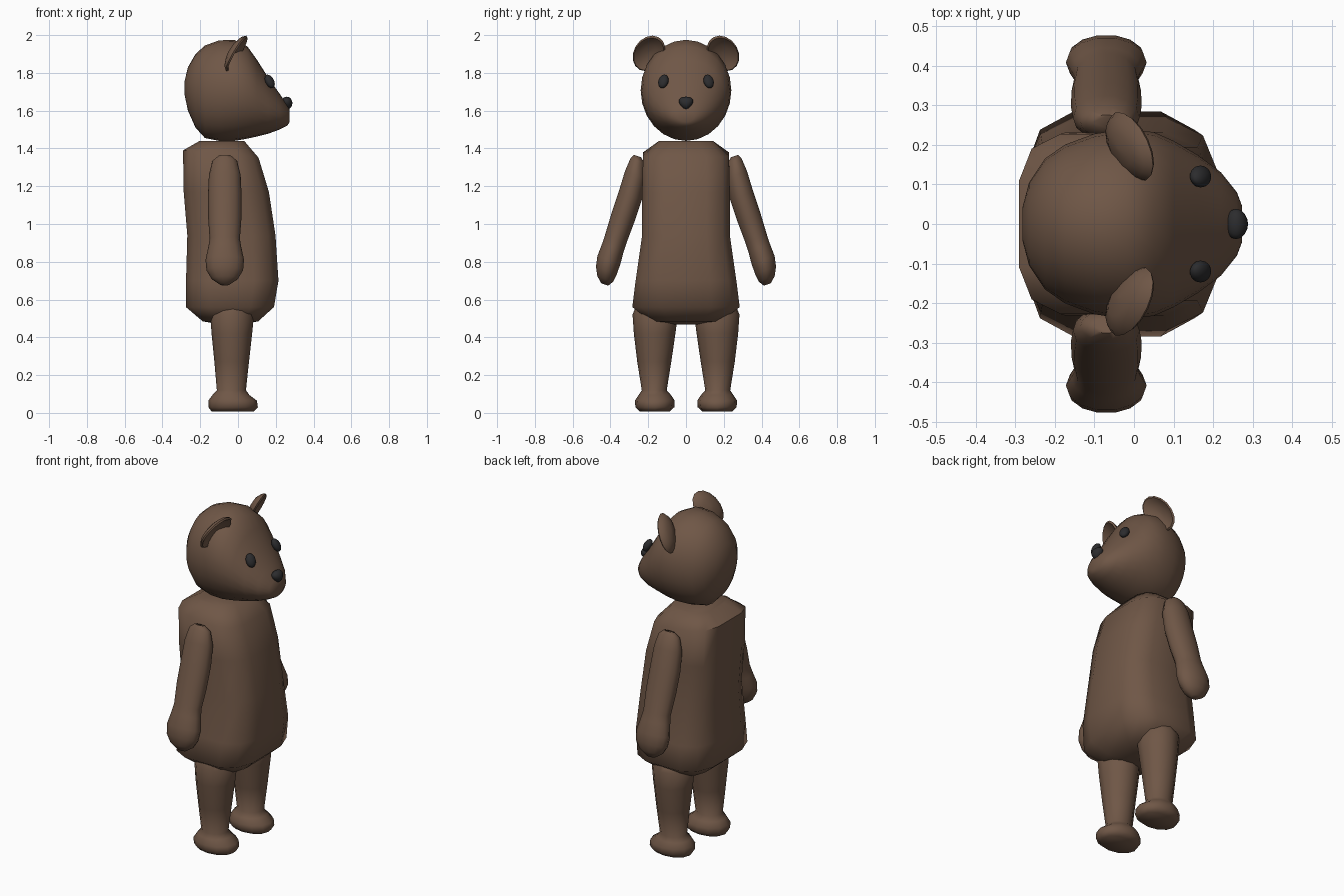
import bpy, bmesh, math
from mathutils import Vector


def material(name, color):
    m = bpy.data.materials.new(name)
    m.diffuse_color = color
    return m


FUR = material("brown_fur", (0.16, 0.095, 0.062, 1))
DARK = material("dark_plastic", (0.025, 0.025, 0.027, 1))


def loft(name, rings, sides, mat, power=1.0, phase=0.0, angle=60):
    """Skin a closed tube through rings given as (centre, u radius vector, v radius vector)."""
    bm = bmesh.new()
    loops = []
    for c, u, v in rings:
        loop = []
        for i in range(sides):
            a = 2 * math.pi * (i + phase) / sides
            k = math.copysign(abs(math.cos(a)) ** power, math.cos(a))
            s = math.copysign(abs(math.sin(a)) ** power, math.sin(a))
            loop.append(bm.verts.new(Vector(c) + Vector(u) * k + Vector(v) * s))
        loops.append(loop)
    for a, b in zip(loops, loops[1:]):
        for i in range(sides):
            j = (i + 1) % sides
            bm.faces.new((a[i], a[j], b[j], b[i]))
    bm.faces.new(loops[0])
    bm.faces.new(loops[-1])
    bmesh.ops.recalc_face_normals(bm, faces=bm.faces)
    me = bpy.data.meshes.new(name)
    bm.to_mesh(me)
    bm.free()
    ob = bpy.data.objects.new(name, me)
    bpy.context.collection.objects.link(ob)
    finish(ob, mat, angle)
    return ob


def finish(ob, mat, angle=60):
    ob.data.materials.append(mat)
    bpy.ops.object.select_all(action='DESELECT')
    ob.select_set(True)
    bpy.context.view_layer.objects.active = ob
    bpy.ops.object.shade_smooth_by_angle(angle=math.radians(angle))


def ball(name, loc, size, rot=(0, 0, 0)):
    bpy.ops.mesh.primitive_uv_sphere_add(segments=16, ring_count=10, location=loc, rotation=rot)
    ob = bpy.context.object
    ob.name = name
    ob.scale = size
    finish(ob, DARK)
    return ob


def level(z, x0, x1, ry, y=0, tilt=0):
    """Horizontal ring; tilt lowers its front edge."""
    r = (x1 - x0) / 2
    return ((x0 + x1) / 2, y, z), (r, 0, -tilt), (0, ry, 0)


# Torso: boxy twelve-sided sack
torso = [(0.467, -0.09, 0.02, 0.06), (0.485, -0.19, 0.11, 0.19), (0.56, -0.28, 0.195, 0.29),
         (0.70, -0.28, 0.219, 0.272), (0.94, -0.273, 0.203, 0.237), (1.17, -0.292, 0.168, 0.237),
         (1.37, -0.295, 0.113, 0.232, 0, 0.02), (1.44, -0.205, 0.035, 0.145)]
loft("torso", [level(*r) for r in torso], 12, FUR, power=0.57, phase=0.5)

# Head: rings along x from the back of the skull to the muzzle (x, z low, z high, y radius)
head = [(-0.282, 1.68, 1.76, 0.04), (-0.265, 1.60, 1.83, 0.105), (-0.225, 1.51, 1.90, 0.165),
        (-0.175, 1.455, 1.945, 0.20), (-0.10, 1.44, 1.972, 0.228), (-0.02, 1.44, 1.975, 0.24),
        (0.05, 1.452, 1.94, 0.232), (0.10, 1.463, 1.87, 0.21), (0.16, 1.478, 1.775, 0.175),
        (0.22, 1.50, 1.69, 0.13), (0.26, 1.52, 1.63, 0.08), (0.273, 1.54, 1.605, 0.045)]
loft("head", [((x, 0, (a + b) / 2), (0, ry, 0), (0, 0, (b - a) / 2)) for x, a, b, ry in head], 24, FUR)

# Nose: rounded triangle, wide on top
nose = ball("nose", (0.258, 0, 1.64), (0.03, 0.045, 0.034))
for v in nose.data.vertices:
    v.co.y *= 0.8 + 0.3 * v.co.z

# Mouth: half-moon lip with a flat top
mouth = ball("mouth", (0.258, 0, 1.557), (0.014, 0.045, 0.018))
for v in mouth.data.vertices:
    v.co.z = min(v.co.z, 0.2)

for s, side in ((1, "left"), (-1, "right")):
    ball("eye_" + side, (0.168, s * 0.12, 1.755), (0.022, 0.028, 0.039), (0, -0.5, s * 0.45))

    # Cupped ear: domed back, rolled rim, hollow front
    c = Vector((-0.012, s * 0.195, 1.905))
    across, up = Vector((-0.02, s * 0.085, 0)), Vector((0.053, -s * 0.018, 0.094))
    n = across.cross(up).normalized() * s
    cup = [(0.05, -0.034), (0.5, -0.029), (0.85, -0.014), (1.0, 0.004),
           (0.92, 0.012), (0.72, 0.0), (0.4, -0.012), (0.05, -0.015)]
    loft("ear_" + side, [(c + n * d, across * r, up * r) for r, d in cup], 16, FUR)

    # Arm with mitten hand: (y, z, x radius, width radius)
    arm = [(0.257, 1.36, 0.035, 0.02), (0.257, 1.335, 0.065, 0.04), (0.268, 1.26, 0.084, 0.06),
           (0.295, 1.15, 0.089, 0.066), (0.335, 1.03, 0.088, 0.066), (0.372, 0.92, 0.08, 0.062),
           (0.387, 0.875, 0.088, 0.062), (0.408, 0.81, 0.102, 0.066), (0.421, 0.755, 0.097, 0.06),
           (0.427, 0.71, 0.07, 0.046), (0.43, 0.68, 0.025, 0.02)]
    loft("arm_" + side, [((-0.07, s * y, z), (rx, 0, 0), (0, s * ry * 0.95, ry * 0.32))
                         for y, z, rx, ry in arm], 14, FUR)

    # Leg and foot
    leg = [(0.008, -0.14, 0.085, 0.08, 0.165), (0.03, -0.157, 0.105, 0.103, 0.165),
           (0.065, -0.157, 0.10, 0.105, 0.165), (0.095, -0.135, 0.06, 0.085, 0.165),
           (0.12, -0.112, 0.042, 0.066, 0.168), (0.27, -0.125, 0.058, 0.09, 0.168),
           (0.42, -0.14, 0.075, 0.11, 0.166), (0.52, -0.147, 0.085, 0.12, 0.163),
           (0.57, -0.10, 0.05, 0.10, 0.163)]
    rings = [level(z, a, b, r, s * y) for z, a, b, r, y in leg]
    loft("leg_" + side, rings, 12, FUR)
